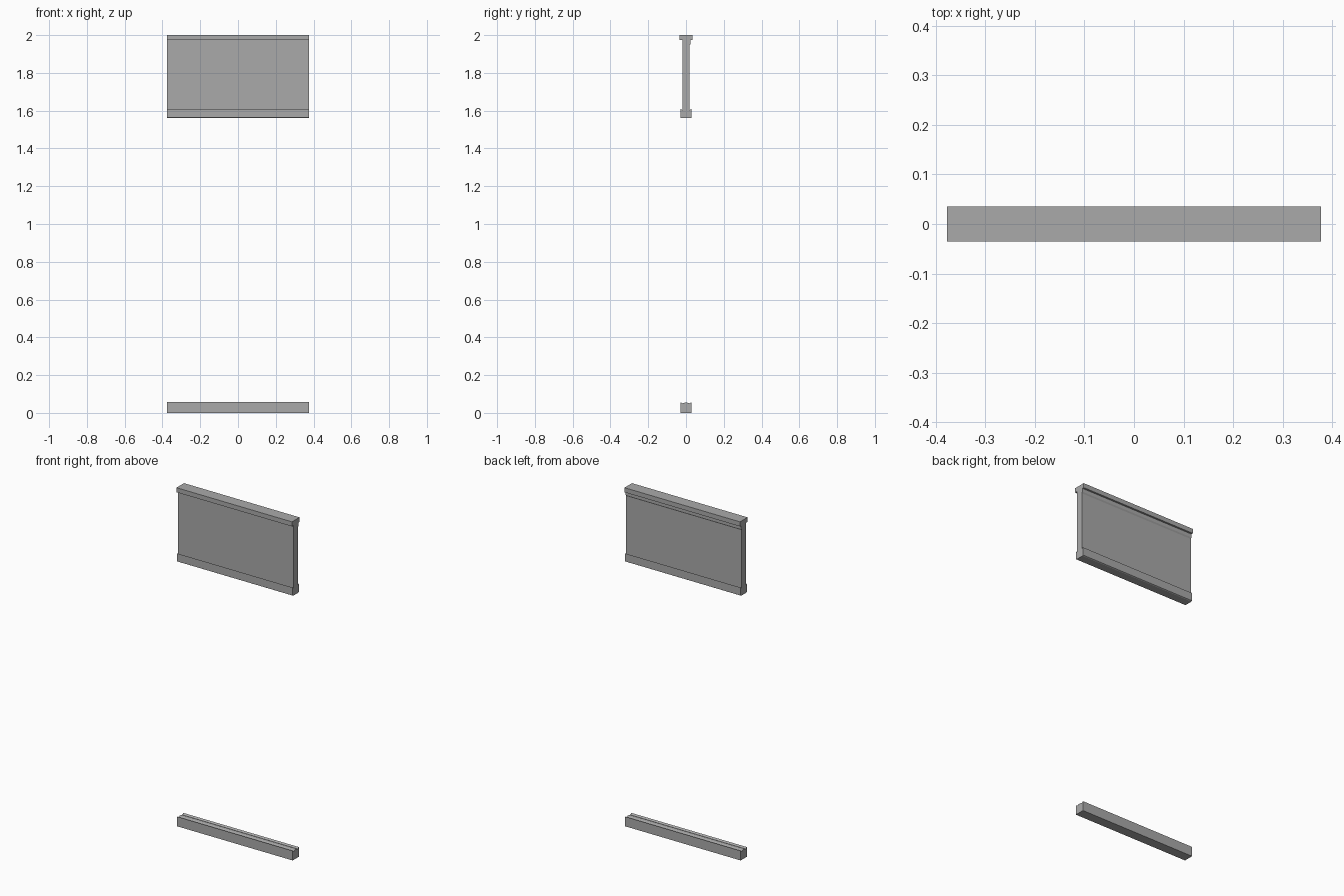
import bpy
import bmesh

cube = bpy.data.objects.get("Cube")
if cube:
    bpy.data.objects.remove(cube, do_unlink=True)

HALF_LENGTH = 0.377

grey = bpy.data.materials.new("plain grey")
grey.use_nodes = True
colour = (0.4, 0.4, 0.4, 1)
grey.diffuse_color = colour
grey.node_tree.nodes["Principled BSDF"].inputs["Base Color"].default_value = colour


def extrude_profile(name, profile):
    """Sweep a closed (y, z) section along the whole length in x."""
    bm = bmesh.new()
    face = bm.faces.new([bm.verts.new((-HALF_LENGTH, y, z)) for y, z in profile])
    swept = bmesh.ops.extrude_face_region(bm, geom=[face], use_keep_orig=True)
    verts = [v for v in swept["geom"] if isinstance(v, bmesh.types.BMVert)]
    bmesh.ops.translate(bm, verts=verts, vec=(2 * HALF_LENGTH, 0, 0))
    bmesh.ops.recalc_face_normals(bm, faces=bm.faces[:])
    mesh = bpy.data.meshes.new(name)
    bm.to_mesh(mesh)
    bm.free()
    mesh.materials.append(grey)
    obj = bpy.data.objects.new(name, mesh)
    bpy.context.collection.objects.link(obj)
    return obj


# Upper panel: cap, small stepped moulding at the back, web and lipped foot
extrude_profile("upper_panel", [
    (-0.035, 2.0), (-0.035, 1.973), (-0.019, 1.973),
    (-0.019, 1.603), (-0.029, 1.61), (-0.029, 1.563),
    (-0.024, 1.56), (0.024, 1.56), (0.029, 1.563),
    (0.029, 1.61), (0.019, 1.603),
    (0.019, 1.945), (0.024, 1.953), (0.024, 1.973),
    (0.035, 1.973), (0.035, 2.0),
])

# Bottom rail: solid bar with raised lips and a low middle ridge
extrude_profile("bottom_rail", [
    (-0.029, 0), (0.029, 0), (0.029, 0.057), (0.018, 0.05),
    (0.006, 0.054), (-0.006, 0.054), (-0.018, 0.05), (-0.029, 0.057),
])
